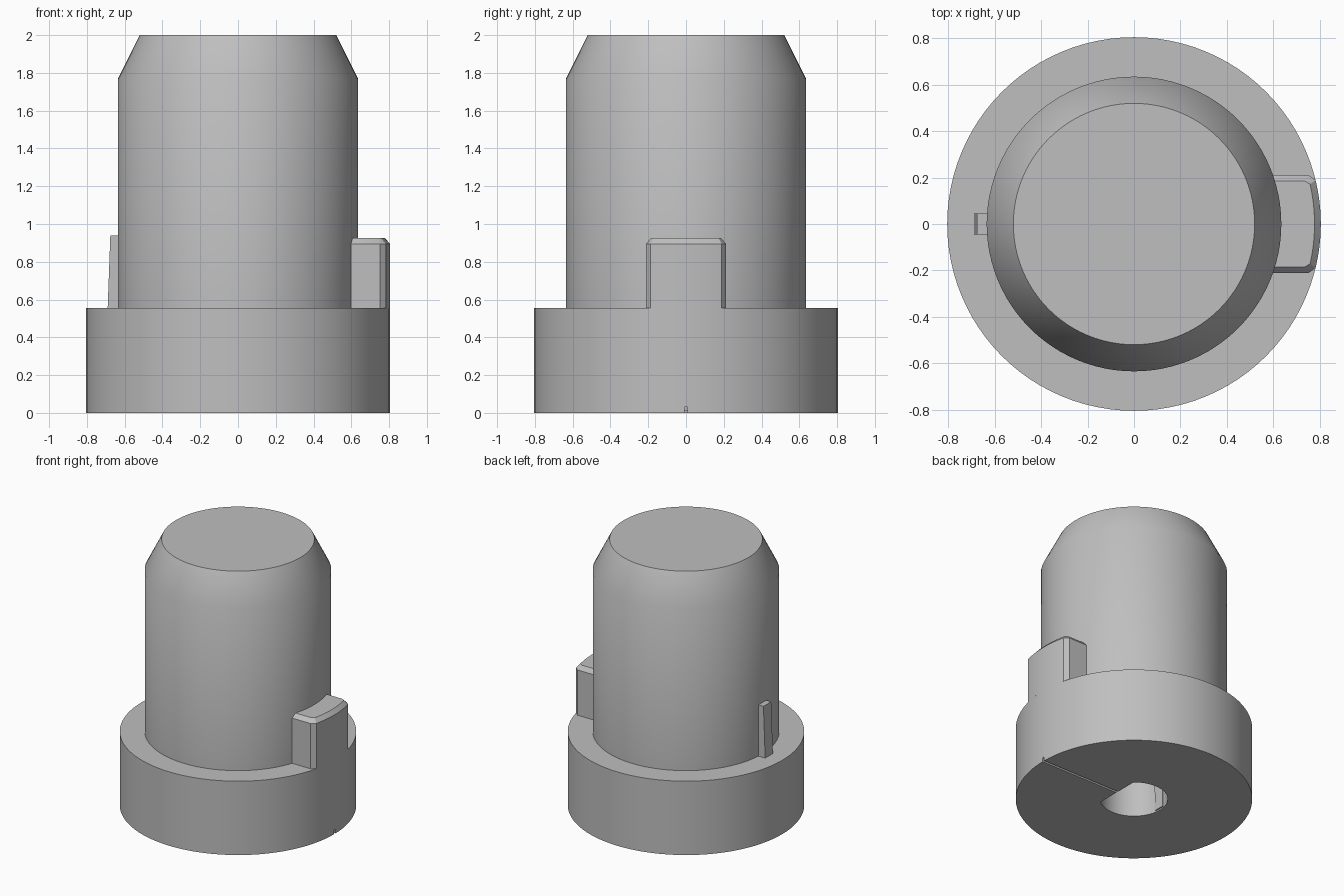
import bpy, bmesh
from math import cos, sin, pi, asin, acos

if "Cube" in bpy.data.objects:
    bpy.data.objects.remove(bpy.data.objects["Cube"], do_unlink=True)

SEGMENTS = 96
BASE_R, BASE_H, BODY_R = 0.805, 0.555, 0.635

grey = bpy.data.materials.new("plain grey")
grey.use_nodes = True
colour = (0.52, 0.52, 0.52, 1)
grey.diffuse_color = colour
grey.node_tree.nodes["Principled BSDF"].inputs["Base Color"].default_value = colour


def loft(name, rings):
    """Solid through a stack of matching rings of 3D points."""
    bm = bmesh.new()
    loops = [[bm.verts.new(p) for p in ring] for ring in rings]
    for a, b in zip(loops, loops[1:]):
        for i in range(len(a)):
            j = (i + 1) % len(a)
            bm.faces.new((a[i], a[j], b[j], b[i]))
    bm.faces.new(loops[0][::-1])
    bm.faces.new(loops[-1])
    bmesh.ops.recalc_face_normals(bm, faces=bm.faces)
    mesh = bpy.data.meshes.new(name)
    bm.to_mesh(mesh)
    bm.free()
    mesh.materials.append(grey)
    obj = bpy.data.objects.new(name, mesh)
    bpy.context.collection.objects.link(obj)
    return obj


def select(obj):
    bpy.ops.object.select_all(action='DESELECT')
    obj.select_set(True)
    bpy.context.view_layer.objects.active = obj


def smooth(obj):
    select(obj)
    bpy.ops.object.shade_smooth_by_angle(angle=pi / 6)


def cut(obj, cutter):
    mod = obj.modifiers.new("cut", 'BOOLEAN')
    mod.operation, mod.solver, mod.object = 'DIFFERENCE', 'EXACT', cutter
    select(obj)
    bpy.ops.object.modifier_apply(modifier=mod.name)
    bpy.data.objects.remove(cutter, do_unlink=True)


def circle(r, z):
    return [(r * cos(2 * pi * i / SEGMENTS), r * sin(2 * pi * i / SEGMENTS), z)
            for i in range(SEGMENTS)]


def at_height(outline, z):
    return [(x, y, z) for x, y in outline]


def box(x0, x1, half_y):
    return [(x0, -half_y), (x1, -half_y), (x1, half_y), (x0, half_y)]


# Stepped round body with a tapered top
profile = [(BASE_R, 0), (BASE_R, BASE_H), (BODY_R, BASE_H), (BODY_R, 1.77), (0.52, 2)]
body = loft("knob_body", [circle(r, z) for r, z in profile])

# D-shaped shaft hole, flat towards +x
HOLE_R, FLAT_X = 0.23, 0.15
start = acos(FLAT_X / HOLE_R)
steps = 48
hole = [(HOLE_R * cos(a), HOLE_R * sin(a))
        for a in (start + (2 * pi - 2 * start) * i / steps for i in range(steps + 1))]
cut(body, loft("hole_cutter", [at_height(hole, z) for z in (-0.1, 1.4)]))

# Thin marking groove across the underside
groove = box(0.1, 0.9, 0.008)
cut(body, loft("groove_cutter", [at_height(groove, z) for z in (-0.1, 0.03)]))
smooth(body)


# Curved locating tab flush with the base rim, chamfered on its outer edges
def tab_outline(inset):
    r, half, corner = BASE_R - inset, 0.212 - inset, 0.188 - inset * 0.6
    a = asin(corner / r)
    arc = [(r * cos(t), r * sin(t)) for t in (a * (i / 6 - 1) for i in range(13))]
    side_x = 0.752 - inset * 0.6
    return [(0.58, -half), (side_x, -half)] + arc + [(side_x, half), (0.58, half)]


tab = loft("locating_tab", [at_height(tab_outline(0), BASE_H),
                            at_height(tab_outline(0), 0.895),
                            at_height(tab_outline(0.027), 0.925)])
smooth(tab)

# Small tapered pointer rib on the opposite side
loft("pointer_rib", [at_height(box(-0.69, -0.6, 0.046), BASE_H),
                     at_height(box(-0.676, -0.6, 0.046), 0.94)])

# Shallow grip rib inside the hole
loft("grip_rib", [at_height(box(-0.25, -0.22, 0.04), 0.01),
                  at_height(box(-0.25, -0.2, 0.04), 1.4)])
